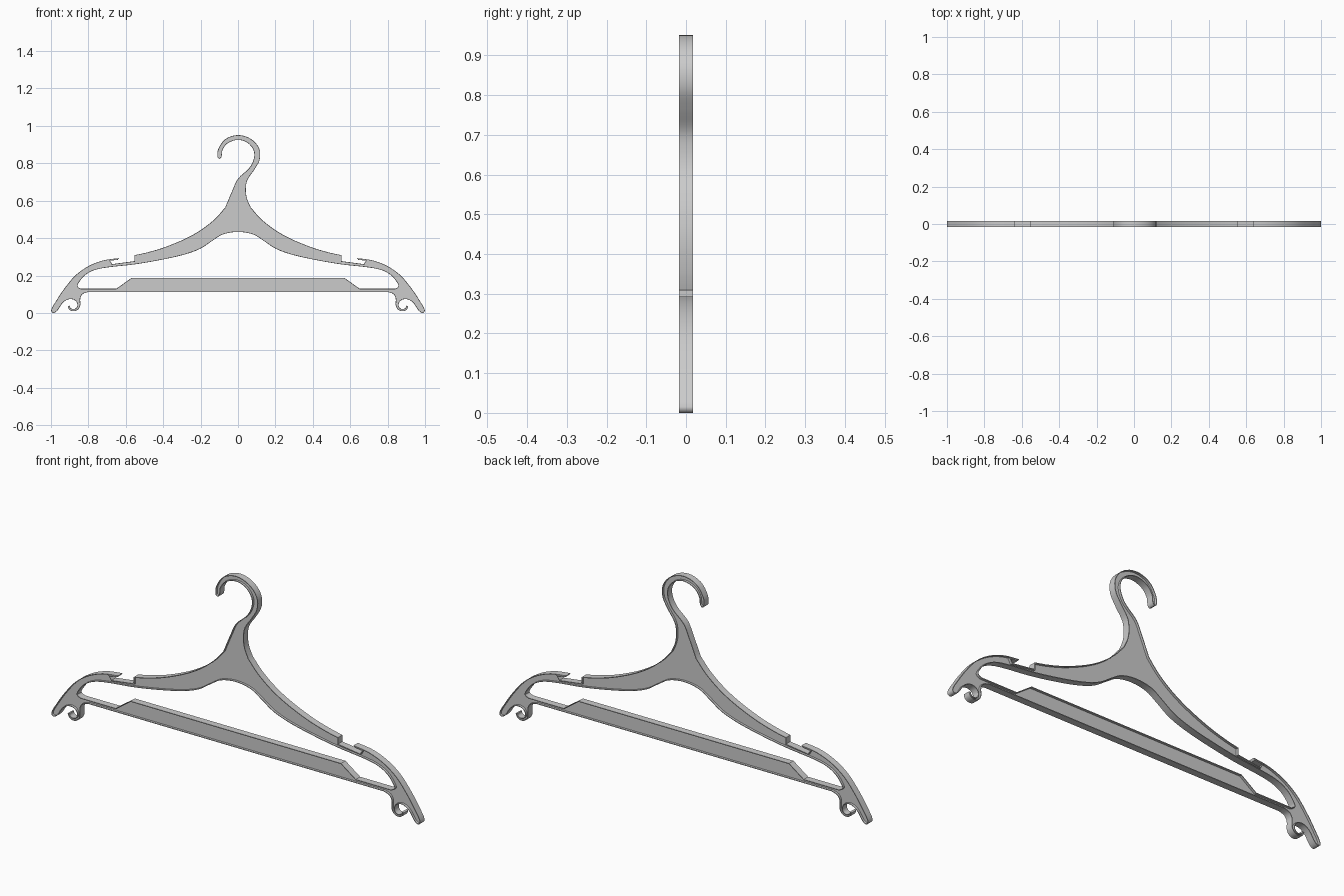
import bpy, bmesh, math
from mathutils import Vector

if "Cube" in bpy.data.objects:
    bpy.data.objects.remove(bpy.data.objects["Cube"])

HALF = 0.017      # half depth of the rim
WEB = 0.006       # half depth of the recessed web
RIM = 0.0035      # rim wall thickness


def smooth_run(pts, steps=4):
    """Smooth curve through points; the last point is left to the next run."""
    p = [Vector(q) for q in pts]
    if len(p) == 2:
        return [p[0]]
    n = len(p)
    tan = [(p[min(i + 1, n - 1)] - p[max(i - 1, 0)]).normalized() for i in range(n)]
    out = []
    for i in range(n - 1):
        a, b = p[i], p[i + 1]
        d = (b - a).length
        for k in range(steps):
            t = k / steps
            out.append(a * (2*t**3 - 3*t**2 + 1) + b * (3*t**2 - 2*t**3)
                       + tan[i] * d * (t**3 - 2*t**2 + t) + tan[i + 1] * d * (t**3 - t**2))
    return out


def flip(pts):
    return [(-x, z) for x, z in reversed(pts)]


def loop_from(runs):
    return [q for r in runs for q in smooth_run(r)]


def offset(loop, d):
    """Move a loop to its left by d (mitred)."""
    n, out = len(loop), []
    for i in range(n):
        e1 = (loop[i] - loop[i - 1]).normalized()
        e2 = (loop[(i + 1) % n] - loop[i]).normalized()
        n1, n2 = Vector((-e1.y, e1.x)), Vector((-e2.y, e2.x))
        m = n1 + n2
        m = m.normalized() if m.length > 1e-4 else n1
        out.append(loop[i] + m * d / max(0.6, m.dot(n1)))
    return out


def area(loop):
    return sum(loop[i - 1].x * loop[i].y - loop[i].x * loop[i - 1].y
               for i in range(len(loop))) / 2


# Neck and hook, up the left side and back down the right
hook = [(-0.068, 0.565), (-0.028, 0.66), (0.0, 0.718), (0.06, 0.775), (0.085, 0.825),
        (0.083, 0.87), (0.05, 0.91), (0.0, 0.925), (-0.055, 0.907), (-0.083, 0.87),
        (-0.088, 0.835), (-0.099, 0.824), (-0.11, 0.835), (-0.105, 0.877),
        (-0.068, 0.929), (0.0, 0.951), (0.07, 0.93), (0.113, 0.88), (0.116, 0.82),
        (0.088, 0.767), (0.05, 0.71), (0.042, 0.66), (0.048, 0.612), (0.068, 0.565)]

# Right arm: shoulder, strap notch, arm tip, small curl under the end
arm = [
    [(0.068, 0.565), (0.12, 0.506), (0.195, 0.446), (0.28, 0.398), (0.39, 0.352),
     (0.48, 0.325), (0.553, 0.309)],
    [(0.553, 0.309), (0.553, 0.277)],
    [(0.553, 0.277), (0.673, 0.261)],
    [(0.673, 0.261), (0.684, 0.279)],
    [(0.684, 0.279), (0.643, 0.284)],
    [(0.643, 0.284), (0.637, 0.293)],
    [(0.637, 0.293), (0.72, 0.281), (0.8, 0.25), (0.87, 0.2), (0.93, 0.128),
     (0.972, 0.065), (0.999, 0.015), (0.988, 0.0), (0.966, 0.012), (0.942, 0.048),
     (0.92, 0.067), (0.895, 0.074), (0.87, 0.066), (0.859, 0.045), (0.865, 0.027),
     (0.882, 0.021), (0.897, 0.028), (0.9, 0.039)],
    [(0.9, 0.039), (0.91, 0.037)],
    [(0.91, 0.037), (0.902, 0.018), (0.88, 0.009), (0.856, 0.017), (0.843, 0.04),
     (0.843, 0.078), (0.83, 0.101), (0.8, 0.112)],
]
left_arm = [flip(r) for r in reversed(arm)]
outer = loop_from(left_arm + [hook] + arm + [[(0.8, 0.112), (-0.8, 0.112)]])

# Opening between the arms and the trouser bar
top_right = [(0.08, 0.42), (0.135, 0.387), (0.2, 0.344), (0.28, 0.314), (0.4, 0.286),
             (0.55, 0.26), (0.7, 0.243), (0.77, 0.228), (0.82, 0.2), (0.85, 0.163),
             (0.858, 0.142), (0.84, 0.13)]
bar = [(0.84, 0.13), (0.65, 0.13), (0.57, 0.187)]
bar = bar + flip(bar)
hole = loop_from([flip(top_right) + [(0.0, 0.433)] + top_right]
                 + [[bar[i], bar[i + 1]] for i in range(len(bar) - 1)])


def inward(loop, is_hole, d):
    """Offset into the material."""
    s = 1 if area(loop) > 0 else -1
    return offset(loop, d * s * (-1 if is_hole else 1))


# Recessed web: filled outline with the opening cut out
cu = bpy.data.curves.new("web", 'CURVE')
cu.dimensions = '2D'
cu.fill_mode = 'BOTH'
cu.extrude = WEB
for lp, is_hole in ((outer, False), (hole, True)):
    pts = inward(lp, is_hole, RIM * 0.5)
    sp = cu.splines.new('POLY')
    sp.points.add(len(pts) - 1)
    for q, v in zip(sp.points, pts):
        q.co = (v.x, v.y, 0, 1)
    sp.use_cyclic_u = True
web = bpy.data.objects.new("hanger_web", cu)
web.rotation_euler.x = math.pi / 2
bpy.context.collection.objects.link(web)


# Raised rims following each edge
def make_rim(name, loop, is_hole):
    inner = inward(loop, is_hole, RIM)
    bm = bmesh.new()
    rings = [[bm.verts.new((v.x, y, v.y)) for v in lp]
             for lp, y in ((loop, -HALF), (loop, HALF), (inner, HALF), (inner, -HALF))]
    n = len(loop)
    for a in range(4):
        r, s = rings[a], rings[(a + 1) % 4]
        for i in range(n):
            j = (i + 1) % n
            bm.faces.new((r[i], r[j], s[j], s[i]))
    bmesh.ops.recalc_face_normals(bm, faces=bm.faces)
    me = bpy.data.meshes.new(name)
    bm.to_mesh(me)
    bm.free()
    ob = bpy.data.objects.new(name, me)
    bpy.context.collection.objects.link(ob)
    return ob


rims = [make_rim("outer_rim", outer, False), make_rim("opening_rim", hole, True)]

# Web to mesh, smooth shading on the rims
bpy.ops.object.select_all(action='DESELECT')
web.select_set(True)
bpy.context.view_layer.objects.active = web
bpy.ops.object.convert(target='MESH')
bpy.ops.object.select_all(action='DESELECT')
for ob in rims:
    ob.select_set(True)
bpy.context.view_layer.objects.active = rims[0]
bpy.ops.object.shade_smooth_by_angle(angle=math.radians(30))
